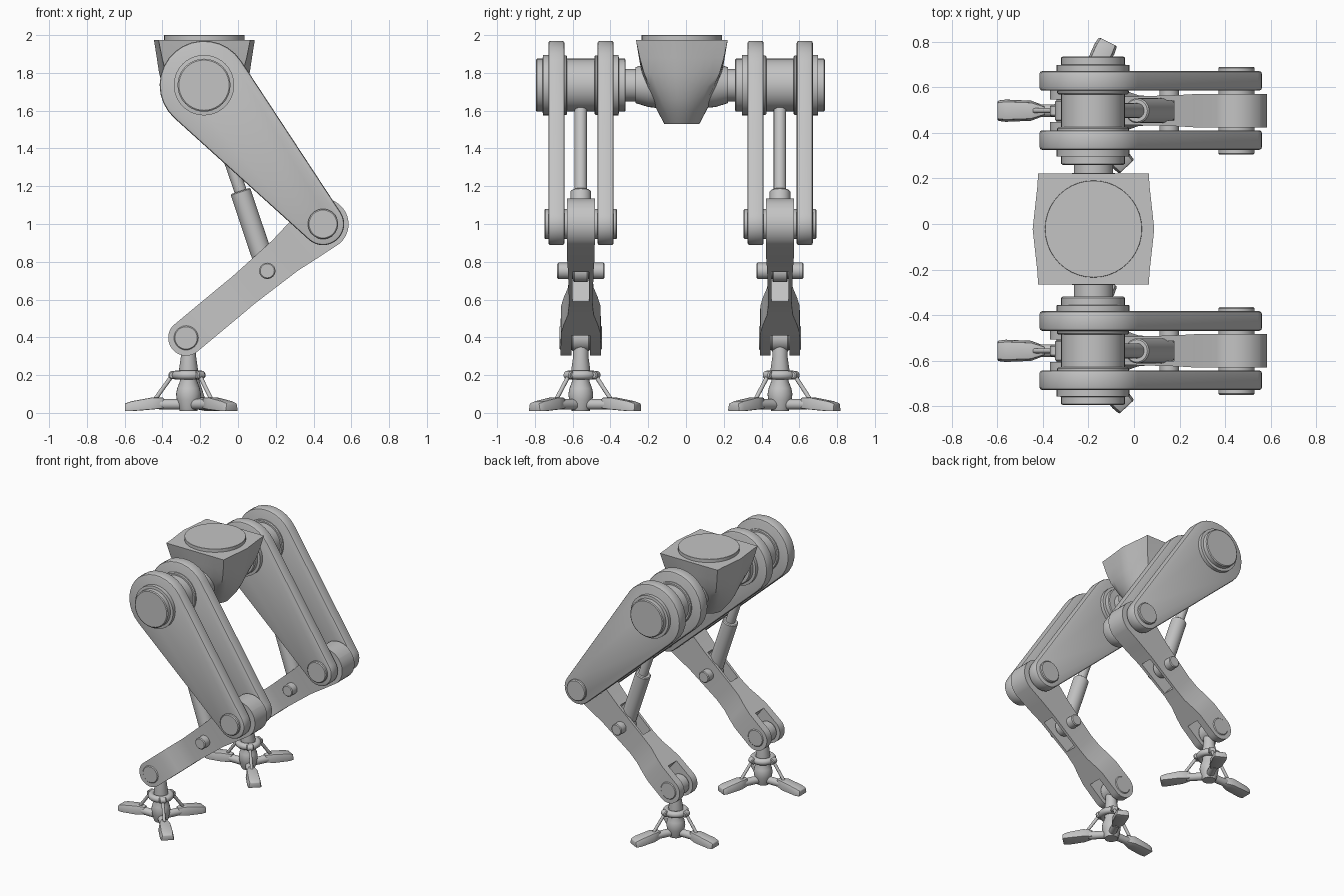
import bpy, math
from mathutils import Vector as V

if "Cube" in bpy.data.objects:
    bpy.data.objects.remove(bpy.data.objects["Cube"])

grey = bpy.data.materials.new("machine grey")
grey.diffuse_color = (0.55, 0.55, 0.55, 1)
grey.use_nodes = True
grey.node_tree.nodes["Principled BSDF"].inputs["Base Color"].default_value = grey.diffuse_color


def loft(name, rings, angle=35, bevel=0):
    """Closed skin through rings of equal point count, capped at both ends."""
    n = len(rings[0])
    verts = [p for r in rings for p in r]
    faces = [tuple(range(n))[::-1], tuple(range(len(verts) - n, len(verts)))]
    for k in range(len(rings) - 1):
        for i in range(n):
            a, b = k * n + i, k * n + (i + 1) % n
            faces.append((a, b, b + n, a + n))
    me = bpy.data.meshes.new(name)
    me.from_pydata(verts, [], faces)
    me.materials.append(grey)
    ob = bpy.data.objects.new(name, me)
    bpy.context.collection.objects.link(ob)
    bpy.ops.object.select_all(action='DESELECT')
    ob.select_set(True)
    bpy.context.view_layer.objects.active = ob
    bpy.ops.object.mode_set(mode='EDIT')
    bpy.ops.mesh.select_all(action='SELECT')
    bpy.ops.mesh.normals_make_consistent(inside=False)
    bpy.ops.object.mode_set(mode='OBJECT')
    if bevel:
        m = ob.modifiers.new("bevel", 'BEVEL')
        m.width, m.segments, m.limit_method = bevel, 2, 'ANGLE'
        m.angle_limit = math.radians(50)
        bpy.ops.object.modifier_apply(modifier=m.name)
    bpy.ops.object.shade_smooth_by_angle(angle=math.radians(angle))
    return ob


def lathe(name, p, q, profile, n=32, angle=35):
    """Turned part: profile = (distance along p->q, radius)."""
    p, q = V(p), V(q)
    d = (q - p).normalized()
    u = d.orthogonal().normalized()
    w = d.cross(u)
    rings = [[p + d * t + (u * math.cos(a) + w * math.sin(a)) * r
              for a in (2 * math.pi * i / n for i in range(n))] for t, r in profile]
    return loft(name, rings, angle)


def rod(name, p, q, r, n=32, c=0.006):
    L = (V(q) - V(p)).length
    return lathe(name, p, q, [(0, r - c), (c, r), (L - c, r), (L, r - c)], n)


def link_outline(a, ra, b, rb, n=16):
    """Outline around two circles in the x-z plane."""
    d = V(b) - V(a)
    base, t = math.atan2(d.y, d.x), math.acos((ra - rb) / d.length)
    pts = []
    for c, r, s, e in ((a, ra, base + t, base + 2 * math.pi - t), (b, rb, base - t, base + t)):
        for i in range(n + 1):
            g = s + (e - s) * i / n
            pts.append((c[0] + r * math.cos(g), c[1] + r * math.sin(g)))
    return pts


HIP, KNEE, ANKLE, PIN = (-.18, 1.735), (.45, 1.0), (-.275, .397), (.155, .752)


def make_shin(name, oy):
    """Shin bar whose width varies along its length, slotted for ram and ankle."""
    k, d = V(KNEE), V(ANKLE) - V(KNEE)
    L = d.length
    d.normalize()
    nrm = V((-d.y, d.x))
    # along, half height, half width
    st = [(-.135 * math.cos(a), .135 * math.sin(a) + .001, .074)
          for a in (math.pi / 2 * i / 8 for i in range(9))]
    st += [(.14, .12, .073), (.26, .105, .068), (.55, .093, .062), (.64, .094, .068),
           (.72, .094, .09), (.79, .094, .104), (L, .094, .107)]
    st += [(L + .094 * math.sin(a), .094 * math.cos(a) + .001, .107)
           for a in (math.pi / 2 * i / 8 for i in range(1, 9))]

    def pt(u, h, y):
        q = k + d * u + nrm * h
        return V((q.x, oy + y, q.y))
    rings = [[pt(u, s * h, t * w) for s, t in ((-1, -1), (1, -1), (1, 1), (-1, 1))] for u, h, w in st]
    shin = loft(name, rings)
    for u0, u1, w in ((.27, .53, .044), (.81, 1.2, .05)):
        cut = loft("slot_cutter", [[pt(u, s * .2, t * w) for s, t in
                                    ((-1, -1), (1, -1), (1, 1), (-1, 1))] for u in (u0, u1)])
        m = shin.modifiers.new("slot", 'BOOLEAN')
        m.operation, m.object, m.solver = 'DIFFERENCE', cut, 'EXACT'
        bpy.context.view_layer.objects.active = shin
        bpy.ops.object.modifier_apply(modifier=m.name)
        bpy.data.objects.remove(cut)
    bpy.ops.object.select_all(action='DESELECT')
    shin.select_set(True)
    bpy.ops.object.shade_smooth_by_angle(angle=math.radians(35))


def make_foot(side, oy):
    fx = -.262
    lathe(side + "_ankle_neck", (fx, oy, .40), (fx, oy, 0),
          [(0, .03), (.05, .04), (.10, .04), (.17, .05), (.23, .045), (.27, .06),
           (.30, .066), (.33, .062), (.375, .052), (.39, .046)], 24)
    bpy.ops.mesh.primitive_torus_add(location=(fx, oy, .2), major_radius=.067, minor_radius=.024,
                                     major_segments=32, minor_segments=12)
    ring = bpy.context.object
    ring.name = side + "_ankle_ring"
    ring.data.materials.append(grey)
    bpy.ops.object.shade_smooth()
    for i, deg in enumerate((180, 64, -47)):
        g = math.radians(deg)
        out, across = V((math.cos(g), math.sin(g), 0)), V((-math.sin(g), math.cos(g), 0))

        def at(r, z, s=0):
            return V((fx, oy, z)) + out * r + across * s
        nm = f"{side}_toe_{i + 1}"
        rod(nm + "_joint", at(.03, .045), at(.16, .045), .028, 16)
        rod(nm + "_link", at(.085, .20), at(.175, .075), .011, 12, .002)
        rod(nm + "_eye", at(.085, .2, -.025), at(.085, .2, .025), .022, 16)
        loft(nm, [[at(r, z0, -w), at(r, z0, w), at(r, z1, w * .8), at(r, z1, -w * .8)]
                  for r, w, z0, z1 in ((.13, .022, .024, .08), (.19, .045, .018, .082),
                                       (.30, .05, .009, .062), (.337, .046, .009, .05))], 35, .006)


def make_leg(side, oy):
    def at(p, y=0):
        return (p[0], oy + y, p[1])
    # thigh side plates
    out = link_outline(HIP, .235, KNEE, .112)
    for i, (y0, y1) in enumerate(((-.172, -.086), (.088, .174))):
        loft(f"{side}_thigh_plate_{i + 1}", [[V((x, oy + y, z)) for x, z in out] for y in (y0, y1)], 35, .012)
    # hip hub, collars and caps
    rod(side + "_hip_hub", at(HIP, -.1), at(HIP, .1), .14, 40)
    for i, s in enumerate((-1, 1)):
        lathe(f"{side}_hip_cap_{i + 1}", at(HIP, s * .15), at(HIP, s * .3),
              [(0, .16), (.05, .16), (.052, .14), (.083, .14), (.088, .133)], 40)
        rod(f"{side}_hip_washer_{i + 1}", at(HIP, s * .072), at(HIP, s * .092), .158, 40)
    # knee pin, shin and ram
    rod(side + "_knee_pin", at(KNEE, -.193), at(KNEE, .193), .08)
    make_shin(side + "_shin", oy)
    rod(side + "_ram_pin", at(PIN, -.125), at(PIN, .125), .043)
    rod(side + "_ram_rod", at(HIP), at((.06, 1.04)), .033, 24)
    rod(side + "_ram_tube", at((.138, .80)), at((.012, 1.175)), .055)
    rod(side + "_ram_eye", at(PIN, -.04), at(PIN, .04), .06)
    # ankle
    rod(side + "_ankle_pin", at(ANKLE, -.112), at(ANKLE, .112), .065)
    rod(side + "_ankle_eye", at(ANKLE, -.046), at(ANKLE, .046), .072)
    make_foot(side, oy)


# body: hexagonal rim blending into a rounded bowl
CX, CY, N = -.178, -.022, 36


def body_ring(z, hx, hy, t):
    pts = []
    for i in range(N):
        a = 2 * math.pi * (i + .0) / N
        c, s = math.cos(a), math.sin(a)
        box = 1 / max(abs(c) + .1 * abs(s), abs(s))
        if i % 9 in (4, 5):                       # pull points into the rim corners
            pc = V((math.copysign(.91, c), math.copysign(1, s)))
            p = pc if (i % 18) in (5, 13) else V((c, s)) * box
        else:
            p = V((c, s)) * box
        p = p * (1 - t) + V((c, s)) * t
        pts.append(V((CX + p.x * hx, CY + p.y * hy, z)))
    return pts


loft("hip_body", [body_ring(*r) for r in (
    (1.53, .10, .093, 1), (1.60, .16, .13, .9), (1.66, .195, .162, .75), (1.73, .222, .193, .5),
    (1.80, .24, .213, .25), (1.88, .252, .227, .08), (1.975, .267, .243, 0))], 40)
rod("body_top_disc", (CX, CY, 1.95), (CX, CY, 2.0), .213, 40, .001)
rod("hip_axle", (CX, -.40, HIP[1]), (CX, .35, HIP[1]), .086)
for i, s in enumerate((-1, 1)):
    lathe(f"axle_socket_{i + 1}", (CX, CY + s * .14, HIP[1]), (CX, CY + s * .5, HIP[1]),
          [(0, .12), (.04, .115), (.105, .095)])

make_leg("right", -.557)
make_leg("left", .4975)
